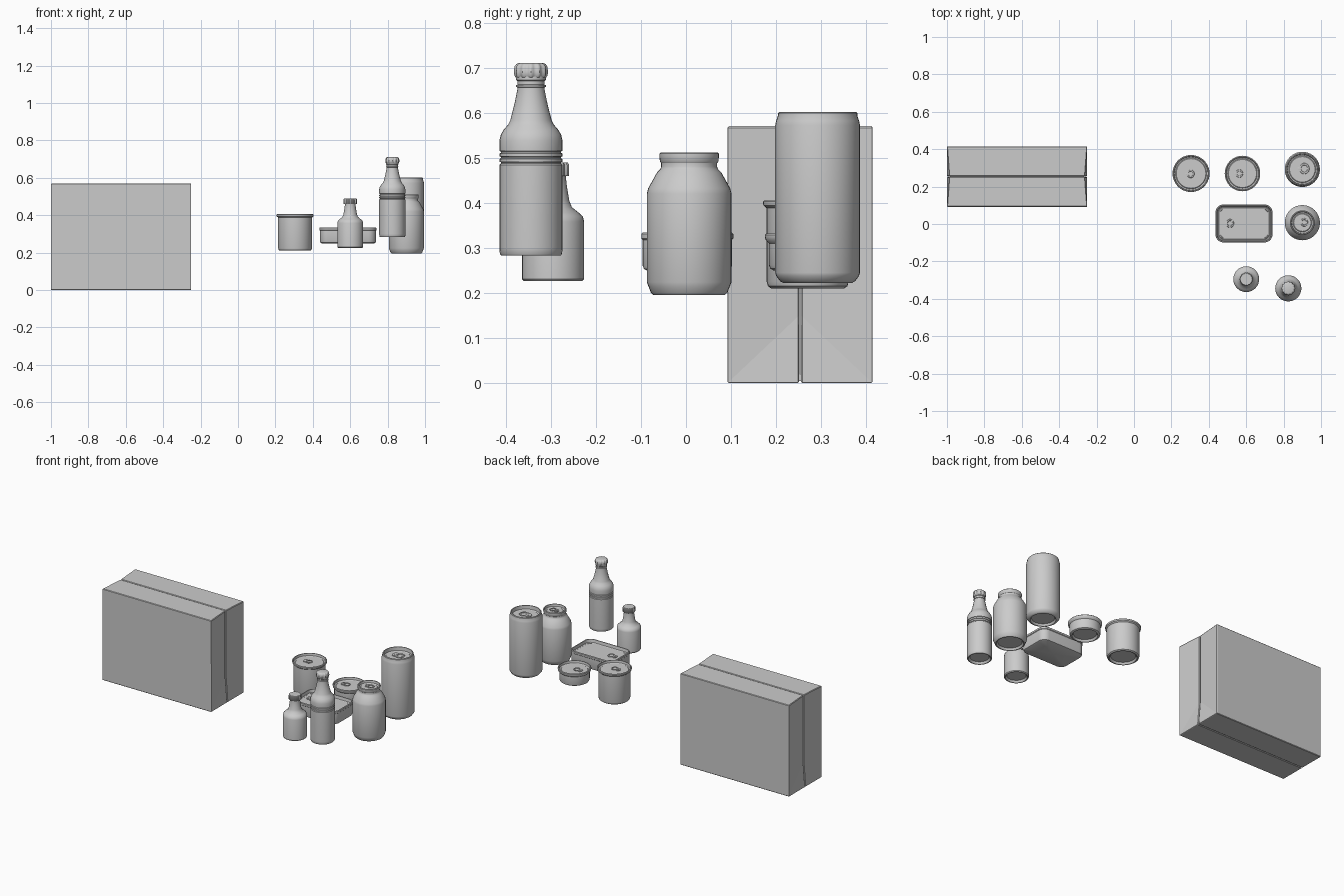
import bpy, bmesh
from math import sin, cos, pi

if "Cube" in bpy.data.objects:
    bpy.data.objects.remove(bpy.data.objects["Cube"])


def finish(bm, name, angle=35):
    bmesh.ops.remove_doubles(bm, verts=bm.verts, dist=0.0001)
    bmesh.ops.recalc_face_normals(bm, faces=bm.faces)
    me = bpy.data.meshes.new(name)
    bm.to_mesh(me)
    bm.free()
    ob = bpy.data.objects.new(name, me)
    bpy.context.collection.objects.link(ob)
    bpy.ops.object.select_all(action='DESELECT')
    bpy.context.view_layer.objects.active = ob
    ob.select_set(True)
    if angle:
        bpy.ops.object.shade_smooth_by_angle(angle=angle * pi / 180)
    return ob


def stack(name, loops):
    """Skin a list of equally long point loops."""
    bm = bmesh.new()
    rings = [[bm.verts.new(p) for p in loop] for loop in loops]
    n = len(rings[0])
    for a, b in zip(rings, rings[1:]):
        for i in range(n):
            j = (i + 1) % n
            bm.faces.new((a[i], a[j], b[j], b[i]))
    return finish(bm, name)


def lathe(name, cx, cy, profile, n=40, flutes=0, depth=0.0, sx=1, sy=1):
    """Revolve (radius, z) points, optionally with scalloped sides."""
    def rad(r, t):
        return r * (1 + depth * cos(flutes * t)) if flutes else r
    angles = [2 * pi * i / n for i in range(n)]
    return stack(name, [[(cx + sx * rad(r, t) * cos(t), cy + sy * rad(r, t) * sin(t), z)
                         for t in angles] for r, z in profile])


def base(r, z, lift=0.012):
    """Recessed underside ending in a foot ring."""
    return [(0, z + lift), (r - 0.014, z + lift), (r - 0.007, z), (r - 0.002, z)]


def lid(r, z, drop=0.014):
    """Rolled rim and sunken lid."""
    return [(r, z - 0.008), (r, z - 0.003), (r - 0.003, z), (r - 0.007, z),
            (r - 0.009, z - drop), (r - 0.016, z - drop - 0.003),
            (r - 0.02, z - drop), (0, z - drop)]


def box(name, cx, cy, cz, dx, dy, dz):
    bm = bmesh.new()
    bmesh.ops.create_cube(bm, size=1)
    bmesh.ops.scale(bm, vec=(dx, dy, dz), verts=bm.verts)
    bmesh.ops.translate(bm, vec=(cx, cy, cz), verts=bm.verts)
    return finish(bm, name, 0)


def pull_tab(name, x, y, z, s=1.0):
    """Ring, nose plate and rivet lying on a lid at height z."""
    circle = [(s * (0.016 + 0.004 * cos(a)), z + 0.005 + 0.0025 * sin(a))
              for a in [2 * pi * k / 8 for k in range(9)]]
    lathe(name + "_ring", x + 0.008 * s, y, circle, 24, sx=1, sy=1.1)
    lathe(name + "_nose", x - 0.016 * s, y,
          [(0, z + 0.002), (0.016 * s, z + 0.002), (0.016 * s, z + 0.007), (0, z + 0.007)],
          24, sx=0.75)
    lathe(name + "_rivet", x - 0.014 * s, y,
          [(0.006 * s, z - 0.001), (0.006 * s, z + 0.009), (0, z + 0.01)], 16)


# Folded carton: one half with gusseted ends, mirrored across the seam
MID, W, H = 0.253, 0.161, 0.57
bm = bmesh.new()
ends = []
for s in (-1, 1):
    pts = [(0, -W, 0), (0, -0.002, 0), (0.012, -0.002, 0.15), (0.012, -0.002, H), (0, -W, H)]
    ends.append([bm.verts.new((s * (0.375 - i), y, z)) for i, y, z in pts])
    v = ends[-1]
    for f in ((0, 1, 2), (0, 2, 4), (2, 3, 4)):
        bm.faces.new([v[k] for k in f])
l, r = ends
for a, b in ((0, 1), (3, 4), (4, 0)):
    bm.faces.new((l[a], l[b], r[b], r[a]))
bm.faces.new((l[1], l[2], l[3], r[3], r[2], r[1]))
carton = finish(bm, "carton", 0)
carton.location = (-0.625, MID, 0)
m = carton.modifiers.new("mirror", 'MIRROR')
m.use_axis = (False, True, False)
m.use_mirror_merge = False
m = carton.modifiers.new("bevel", 'BEVEL')
m.width, m.segments, m.limit_method = 0.003, 1, 'ANGLE'
m.angle_limit = 0.7
box("carton_seam", -0.625, MID, H / 2, 0.716, 0.005, H - 0.01)

# Tall can
lathe("tall_can", 0.90, 0.292,
      base(0.078, 0.222) + [(0.083, 0.226), (0.092, 0.238), (0.094, 0.245), (0.094, 0.572),
                            (0.092, 0.582), (0.088, 0.594)] + lid(0.088, 0.602, 0.022))
pull_tab("tall_can_tab", 0.90, 0.296, 0.580, 1.35)

# Necked can
lathe("necked_can", 0.90, 0.007,
      base(0.082, 0.196) + [(0.085, 0.201), (0.09, 0.214), (0.094, 0.224), (0.094, 0.420),
                            (0.091, 0.432), (0.071, 0.468), (0.064, 0.475), (0.062, 0.480),
                            (0.062, 0.488), (0.065, 0.492)] + lid(0.066, 0.512))
pull_tab("necked_can_tab", 0.902, 0.009, 0.498, 1.0)

# Cup-shaped can and shallow can
lathe("cup_can", 0.305, 0.27,
      base(0.083, 0.21) + [(0.088, 0.215), (0.091, 0.225), (0.091, 0.388), (0.098, 0.394)]
      + lid(0.099, 0.406))
pull_tab("cup_can_tab", 0.295, 0.268, 0.392)
lathe("shallow_can", 0.58, 0.27,
      base(0.078, 0.25) + [(0.083, 0.254), (0.086, 0.262), (0.086, 0.310), (0.093, 0.317)]
      + lid(0.095, 0.332))
pull_tab("shallow_can_tab", 0.555, 0.27, 0.318)


# Rectangular tin with rounded corners
def rounded(d, z, hx=0.153, hy=0.102, rad=0.045):
    """Rounded rectangle inset by d at height z."""
    out, rr = [], max(rad - d, 0.004)
    for q, (sx, sy) in enumerate(((1, 1), (-1, 1), (-1, -1), (1, -1))):
        for k in range(9):
            t = pi / 2 * (q + k / 8)
            out.append((0.588 + sx * (hx - d - rr) + rr * cos(t),
                        0.003 + sy * (hy - d - rr) + rr * sin(t), z))
    return out


tin_profile = [(0.012, 0.25), (0.006, 0.253), (0.003, 0.26), (0.003, 0.318), (0, 0.321),
               (0, 0.331), (0.003, 0.334), (0.008, 0.334), (0.011, 0.316),
               (0.016, 0.313), (0.02, 0.316)]
loops = [rounded(d, z) for d, z in tin_profile]
center = [(0.588, 0.003)] * 36
loops = [[(x, y, 0.25) for x, y in center]] + loops + [[(x, y, 0.316) for x, y in center]]
stack("rectangular_tin", loops)
pull_tab("tin_tab", 0.505, 0.003, 0.316, 1.05)

# Corner beads on the tin lid
ring = rounded(0.026, 0.3165)
for q in range(4):
    cu = bpy.data.curves.new("tin_corner_bead", 'CURVE')
    cu.dimensions = '3D'
    cu.bevel_depth, cu.bevel_resolution = 0.0018, 1
    sp = cu.splines.new('POLY')
    sp.points.add(8)
    for p, co in zip(sp.points, ring[q * 9:q * 9 + 9]):
        p.co = (*co, 1)
    bpy.context.collection.objects.link(bpy.data.objects.new("tin_corner_bead", cu))

# Small bottle with ridged cap
bx, by = 0.60, -0.295
lathe("small_bottle", bx, by,
      base(0.067, 0.226) + [(0.069, 0.231), (0.069, 0.358), (0.066, 0.370), (0.056, 0.379),
                            (0.042, 0.390), (0.036, 0.405), (0.031, 0.435), (0.029, 0.452),
                            (0.029, 0.462), (0, 0.462)], 32)
lathe("small_bottle_cap", bx, by,
      [(0, 0.459), (0.034, 0.459), (0.035, 0.462), (0.035, 0.484), (0.032, 0.489), (0, 0.489)],
      72, 18, 0.04)

# Large bottle with label rings and crown cap
bx, by = 0.825, -0.344
body = base(0.068, 0.283) + [(0.069, 0.287), (0.07, 0.30), (0.07, 0.484)]
for z in (0.486, 0.498, 0.510):
    body += [(0.067, z + 0.001), (0.067, z + 0.004), (0.07, z + 0.005), (0.07, z + 0.011)]
body += [(0.07, 0.538), (0.067, 0.551), (0.060, 0.563), (0.051, 0.573), (0.046, 0.583),
         (0.037, 0.618), (0.030, 0.652), (0.030, 0.656), (0.033, 0.657), (0.033, 0.661),
         (0.030, 0.662), (0.030, 0.670), (0.033, 0.673), (0.033, 0.68), (0, 0.68)]
lathe("large_bottle", bx, by, body, 32)
lathe("large_bottle_cap", bx, by,
      [(0, 0.678), (0.032, 0.678), (0.035, 0.682), (0.036, 0.69), (0.035, 0.702),
       (0.031, 0.708), (0.026, 0.71), (0, 0.71)], 72, 12, 0.05)
